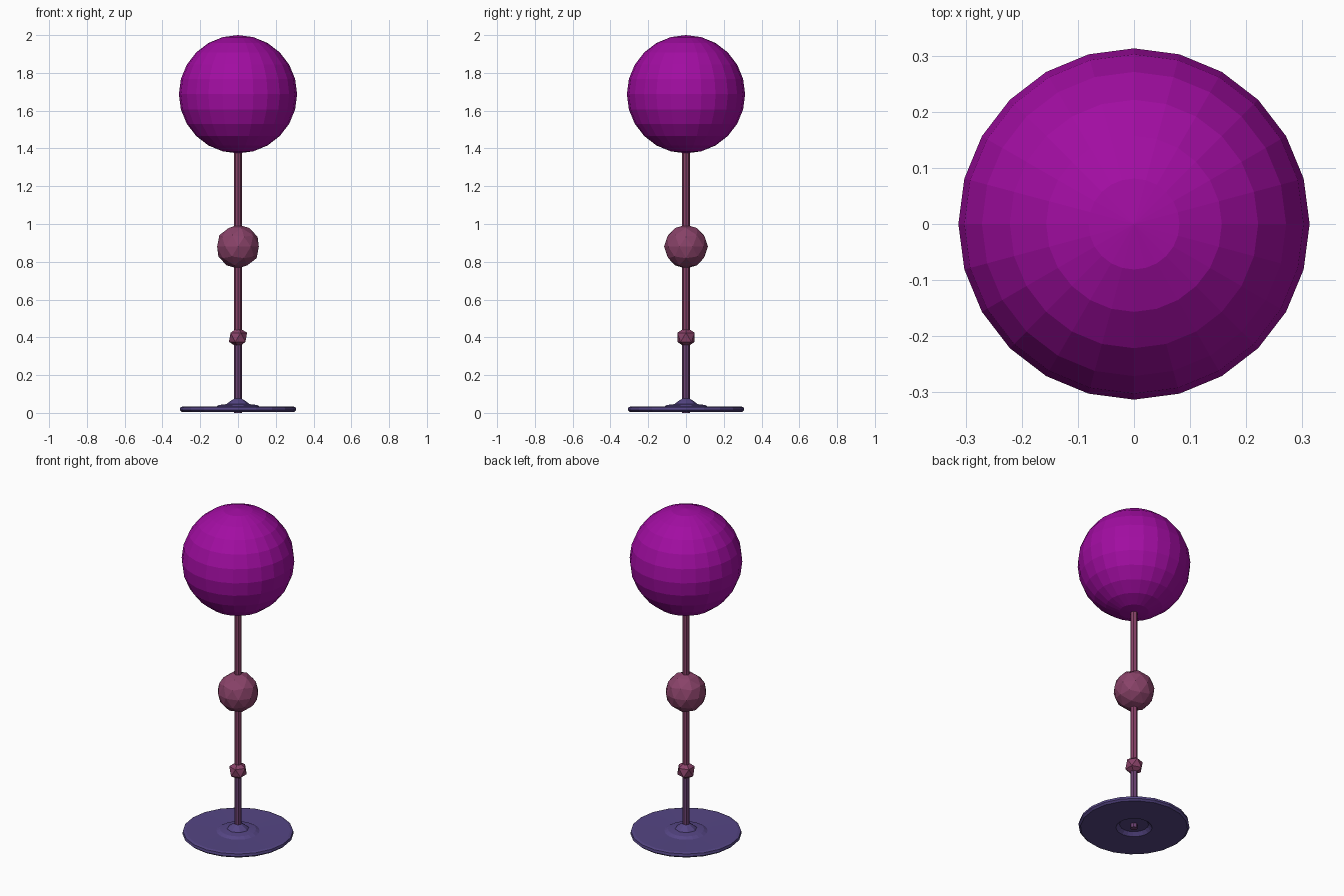
import bpy, bmesh
from math import sin, cos, tau

cube = bpy.data.objects.get("Cube")
if cube:
    bpy.data.objects.remove(cube)


def material(name, rgb):
    m = bpy.data.materials.new(name)
    m.use_nodes = True
    m.diffuse_color = (*rgb, 1)
    m.node_tree.nodes["Principled BSDF"].inputs["Base Color"].default_value = (*rgb, 1)
    return m


magenta = material("magenta", (0.36, 0.004, 0.36))
rose = material("dusty rose", (0.25, 0.055, 0.14))
plum = material("plum", (0.15, 0.055, 0.17))
violet = material("slate violet", (0.09, 0.06, 0.23))


def finish(name, bm, mat):
    bmesh.ops.recalc_face_normals(bm, faces=bm.faces)
    mesh = bpy.data.meshes.new(name)
    bm.to_mesh(mesh)
    bm.free()
    mesh.materials.append(mat)
    obj = bpy.data.objects.new(name, mesh)
    bpy.context.collection.objects.link(obj)
    return obj


def lathe(name, profile, sides, mat):
    """Flat-faced turned part; the first and last rings are capped."""
    bm = bmesh.new()
    rings = [[bm.verts.new((r * cos(tau * i / sides), r * sin(tau * i / sides), z))
              for i in range(sides)] for r, z in profile]
    for low, high in zip(rings, rings[1:]):
        for i in range(sides):
            j = (i + 1) % sides
            bm.faces.new((low[i], low[j], high[j], high[i]))
    bm.faces.new(rings[0])
    bm.faces.new(rings[-1])
    return finish(name, bm, mat)


def faceted_ball(name, radius, z, detail, mat):
    bm = bmesh.new()
    bmesh.ops.create_icosphere(bm, subdivisions=detail, radius=radius)
    obj = finish(name, bm, mat)
    obj.location.z = z
    return obj


# Large globe on top
bm = bmesh.new()
bmesh.ops.create_uvsphere(bm, u_segments=24, v_segments=12, radius=0.313)
globe = finish("globe", bm, magenta)
globe.location.z = 1.687

# Stem in two tones with its two beads
lathe("lower_stem", [(0.02, 0), (0.02, 0.37)], 8, plum)
lathe("upper_stem", [(0.02, 0.37), (0.02, 1.42)], 8, rose)
faceted_ball("large_bead", 0.116, 0.88, 2, rose)
faceted_ball("small_bead", 0.054, 0.4, 1, rose)

# Thin foot with a stepped collar and a recess underneath
lathe("foot", [(0.08, 0.025), (0.1, 0.005), (0.297, 0.005), (0.308, 0.015),
               (0.305, 0.03), (0.29, 0.034), (0.12, 0.031), (0.1, 0.042),
               (0.065, 0.046)], 20, violet)
lathe("collar", [(0.068, 0.04), (0.052, 0.054), (0.035, 0.066), (0.02, 0.075)], 8, violet)
